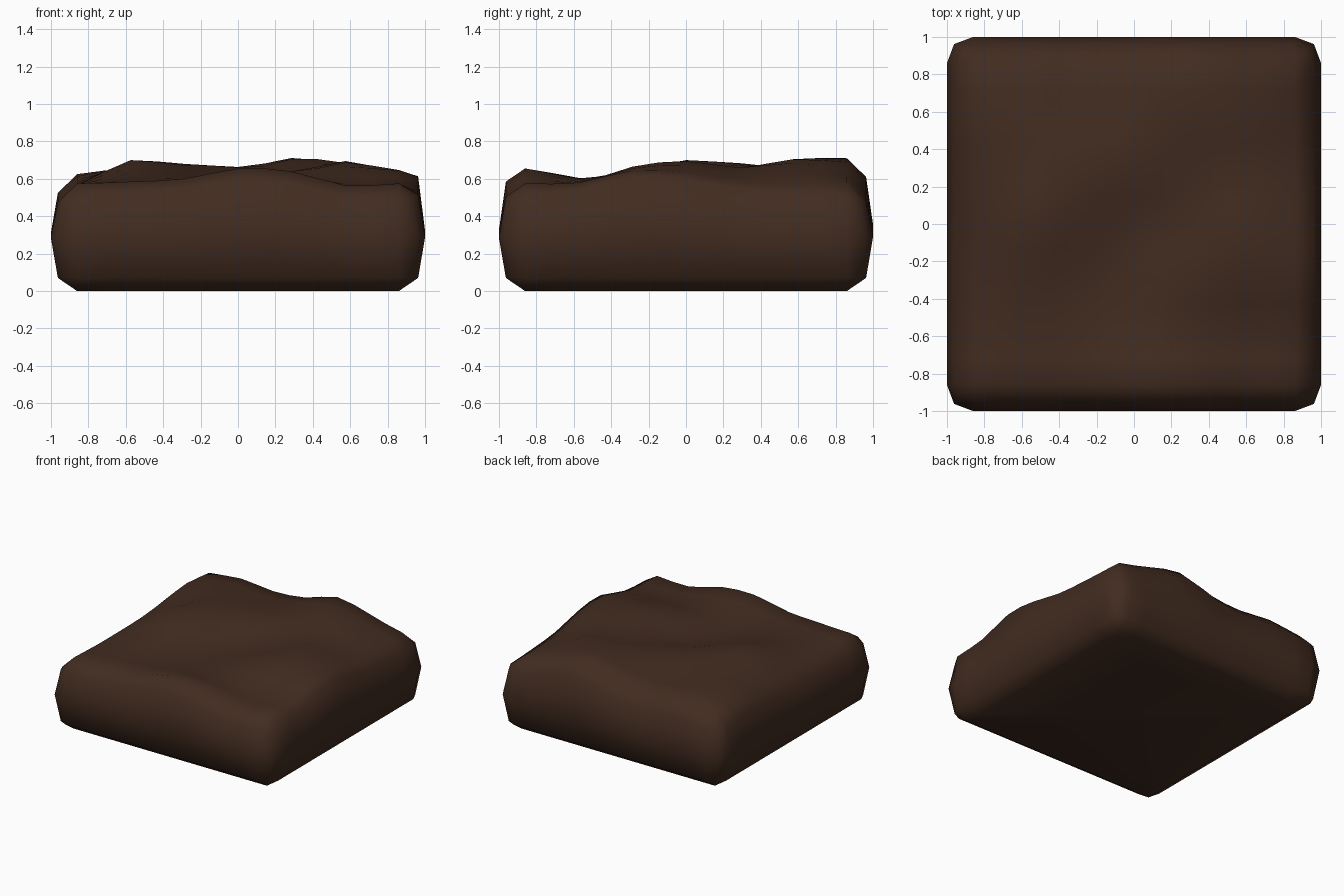
import bpy, bmesh

if "Cube" in bpy.data.objects:
    bpy.data.objects.remove(bpy.data.objects["Cube"])

# Control heights of the lumpy top: rows front to back, columns left to right
H = [
    [.575, .585, .60, .655, .64, .565, .575],
    [.565, .585, .595, .605, .595, .575, .58],
    [.565, .635, .605, .585, .64, .665, .645],
    [.57, .70, .655, .59, .62, .695, .635],
    [.595, .675, .68, .66, .645, .66, .59],
    [.625, .66, .64, .655, .705, .685, .58],
    [.60, .63, .605, .63, .71, .65, .58],
]
N = 12          # cells across the top
E = 0.86        # half width of the flat top area


def spline(p, t):
    """Catmull-Rom through evenly spaced values p, t in 0..len-1."""
    i = min(int(t), len(p) - 2)
    f = t - i
    a, b, c, d = (p[min(max(i + k, 0), len(p) - 1)] for k in (-1, 0, 1, 2))
    return b + 0.5 * f * (c - a + f * (2*a - 5*b + 4*c - d + f * (3*(b - c) + d - a)))


def height(i, j):
    return spline([spline(row, i / N * 6) for row in H], j / N * 6)


bm = bmesh.new()
pos = [-E + 2 * E * i / N for i in range(N + 1)]

# Lumpy top surface
top = [[bm.verts.new((pos[i], pos[j], height(i, j))) for i in range(N + 1)]
       for j in range(N + 1)]
for j in range(N):
    for i in range(N):
        bm.faces.new((top[j][i], top[j][i+1], top[j+1][i+1], top[j+1][i]))

# Border as (i, j, dx, dy): outward direction; each corner appears three times
border = []
for k in range(N + 1):
    border.append((k, 0, 0, -1))
border.append((N, 0, 1, -1))
for k in range(N + 1):
    border.append((N, k, 1, 0))
border.append((N, N, 1, 1))
for k in range(N, -1, -1):
    border.append((k, N, 0, 1))
border.append((0, N, -1, 1))
for k in range(N, -1, -1):
    border.append((0, k, -1, 0))
border.append((0, 0, -1, -1))

# How far the shoulder drops below the top on each side
DROP = {(0, -1): .07, (1, 0): .03, (0, 1): .10, (-1, 0): .10}


def ring(side, corner, z_of):
    out = []
    for i, j, dx, dy in border:
        r = corner if dx and dy else side
        x = dx * r if dx else pos[i]
        y = dy * r if dy else pos[j]
        drop = DROP.get((dx, dy), .09)
        # the right shoulder only stays high around its middle
        if (dx, dy) == (1, 0):
            drop += .05 * abs(j - 4.5) / 7
        out.append(bm.verts.new((x, y, z_of(height(i, j), drop))))
    return out


# Flat underside outline, with shared vertices at the corners
found = {}
for i, j, _, _ in border:
    if (i, j) not in found:
        found[i, j] = bm.verts.new((pos[i], pos[j], 0))

rings = [
    [top[j][i] for i, j, _, _ in border],
    ring(0.963, 0.93, lambda h, d: h - d),
    ring(1.0, 0.962, lambda h, d: h * 0.5),
    ring(0.963, 0.93, lambda h, d: 0.07),
    [found[i, j] for i, j, _, _ in border],
]
n = len(border)
for a, b in zip(rings, rings[1:]):
    for k in range(n):
        m = (k + 1) % n
        # drop repeated corner vertices so those faces become triangles
        bm.faces.new(list(dict.fromkeys((a[k], b[k], b[m], a[m]))))

# Flat underside
bm.faces.new(list(found.values()))
bmesh.ops.recalc_face_normals(bm, faces=bm.faces)
for f in bm.faces:
    f.smooth = True

mesh = bpy.data.meshes.new("soil_block")
bm.to_mesh(mesh)
bm.free()
obj = bpy.data.objects.new("soil_block", mesh)
bpy.context.collection.objects.link(obj)

mat = bpy.data.materials.new("dark brown soil")
mat.diffuse_color = (0.054, 0.025, 0.0145, 1)
mat.use_nodes = True
mat.node_tree.nodes["Principled BSDF"].inputs["Base Color"].default_value = mat.diffuse_color
mesh.materials.append(mat)
